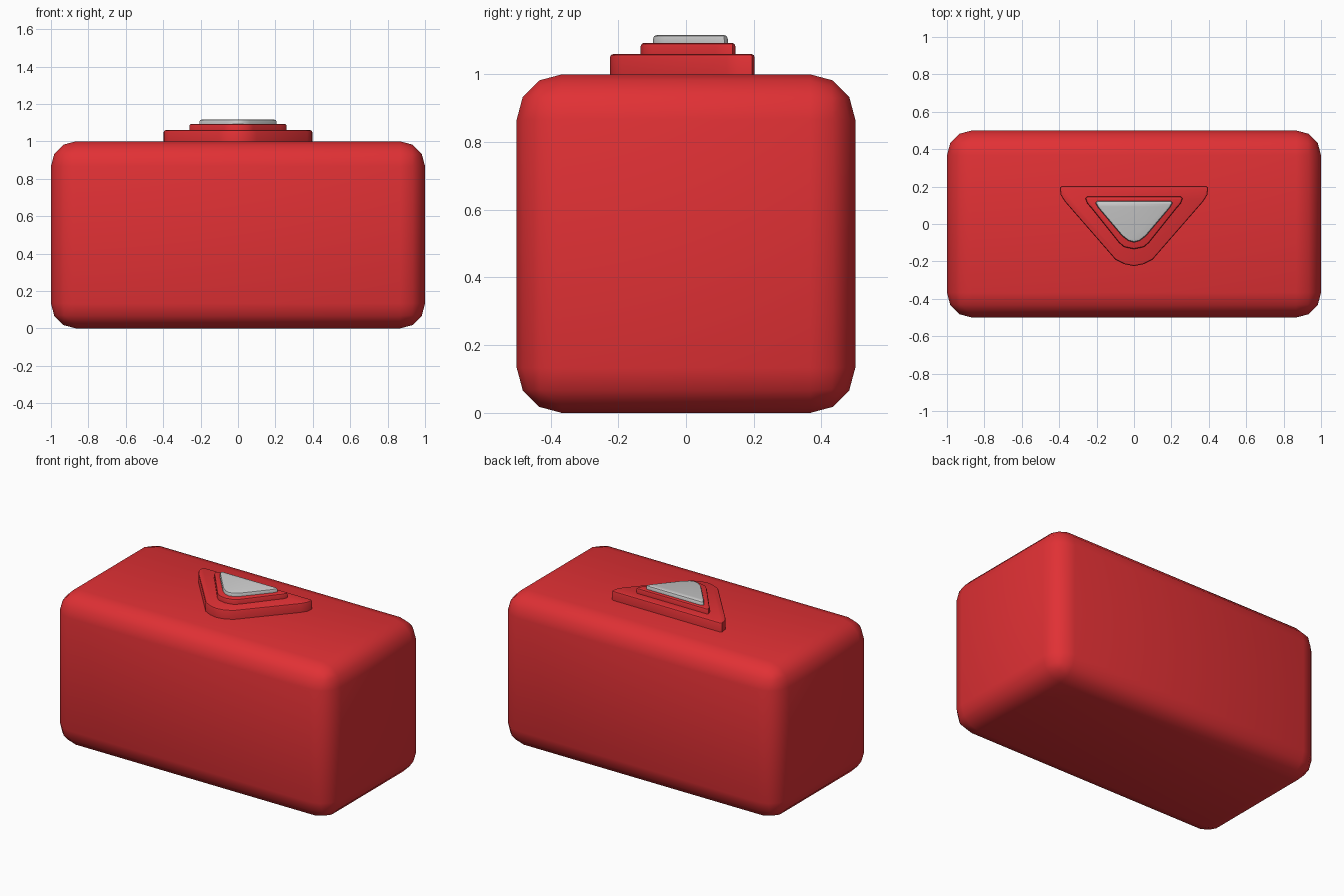
import bpy, bmesh
from math import radians

if "Cube" in bpy.data.objects:
    bpy.data.objects.remove(bpy.data.objects["Cube"])


def material(name, rgb):
    m = bpy.data.materials.new(name)
    m.diffuse_color = (*rgb, 1)
    m.use_nodes = True
    m.node_tree.nodes["Principled BSDF"].inputs["Base Color"].default_value = m.diffuse_color
    return m


red = material("red_paint", (0.75, 0.03, 0.035))
silver = material("silver", (0.62, 0.62, 0.62))


def finish(name, bm, mat, width, segments, edges, angle):
    bmesh.ops.bevel(bm, geom=edges, offset=width, segments=segments,
                    profile=0.5, affect='EDGES', clamp_overlap=True)
    bmesh.ops.recalc_face_normals(bm, faces=bm.faces)
    me = bpy.data.meshes.new(name)
    bm.to_mesh(me)
    bm.free()
    me.materials.append(mat)
    ob = bpy.data.objects.new(name, me)
    bpy.context.collection.objects.link(ob)
    bpy.ops.object.select_all(action='DESELECT')
    ob.select_set(True)
    bpy.context.view_layer.objects.active = ob
    bpy.ops.object.shade_smooth_by_angle(angle=radians(angle))
    return ob


def badge_plate(name, half, z0, z1, mat, width):
    # left half outline ends on the centre tip; mirrored for the right half
    outline = half + [(-x, y) for x, y in reversed(half[:-1])]
    bm = bmesh.new()
    face = bm.faces.new([bm.verts.new((x, y, z0)) for x, y in outline])
    ext = bmesh.ops.extrude_face_region(bm, geom=[face])
    for v in ext["geom"]:
        if isinstance(v, bmesh.types.BMVert):
            v.co.z = z1
    rim = [e for e in bm.edges if all(abs(v.co.z - z1) < 1e-5 for v in e.verts)]
    return finish(name, bm, mat, width, 2, rim, 40)


# Rounded body
bm = bmesh.new()
bmesh.ops.create_cube(bm, size=1)
for v in bm.verts:
    v.co.x *= 2
    v.co.z += 0.5
finish("body", bm, red, 0.133, 3, bm.edges[:], 60)

# Stacked triangular badge on the top
badge_plate("badge_base", [(-0.385, 0.203), (-0.397, 0.195), (-0.392, 0.155), (-0.37, 0.12),
                           (-0.10, -0.19), (-0.05, -0.215), (0, -0.225)],
            0.995, 1.06, red, 0.01)
badge_plate("badge_step", [(-0.25, 0.146), (-0.26, 0.138), (-0.25, 0.11), (-0.228, 0.085),
                           (-0.08, -0.10), (-0.053, -0.123), (0, -0.134)],
            1.055, 1.093, red, 0.01)
badge_plate("badge_face", [(-0.195, 0.124), (-0.207, 0.113), (-0.19, 0.085), (-0.064, -0.064),
                           (-0.03, -0.09), (0, -0.098)],
            1.088, 1.117, silver, 0.014)
